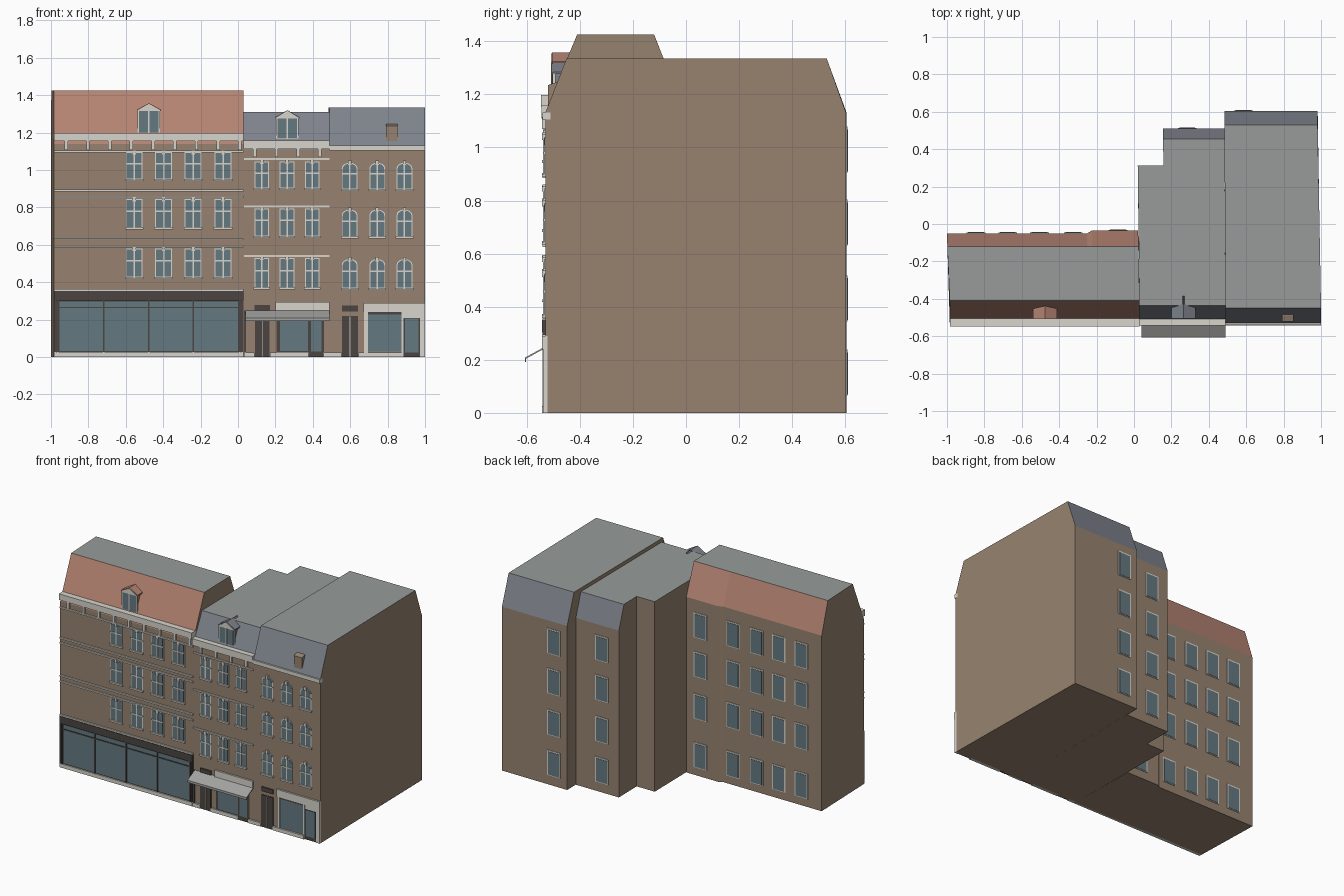
import bpy, bmesh, math

def material(name, r, g, b):
    m = bpy.data.materials.new(name)
    m.diffuse_color = (r, g, b, 1)
    return m

BRICK = material("brick", 0.31, 0.225, 0.16)
TILE = material("red_tile", 0.46, 0.23, 0.17)
SLATE = material("slate", 0.21, 0.225, 0.26)
FLAT = material("flat_roof", 0.31, 0.33, 0.32)
CREAM = material("cream_trim", 0.68, 0.66, 0.60)
GLASS = material("glass", 0.13, 0.19, 0.22)
DARK = material("dark_frame", 0.07, 0.06, 0.055)
AWN = material("awning_grey", 0.36, 0.36, 0.35)

F = -0.53          # facade plane
parts = {}         # part name -> (material, bmesh)


def prism(name, mat, pts, a, b, axis='y'):
    """Extrude a closed 2D profile from a to b: (x,z) along y, or (y,z) along x."""
    bm = parts.setdefault(name, (mat, bmesh.new()))[1]
    put = (lambda p, t: (p[0], t, p[1])) if axis == 'y' else (lambda p, t: (t, p[0], p[1]))
    v0 = [bm.verts.new(put(p, a)) for p in pts]
    v1 = [bm.verts.new(put(p, b)) for p in pts]
    bm.faces.new(v0)
    bm.faces.new(v1[::-1])
    for i in range(len(pts)):
        j = (i + 1) % len(pts)
        bm.faces.new((v0[i], v1[i], v1[j], v0[j]))


def box(name, mat, x0, x1, z0, z1, d, y=F):
    """Slab standing proud of the wall plane y by d (front for d>0)."""
    prism(name, mat, [(x0, z0), (x1, z0), (x1, z1), (x0, z1)], y - d, y + 0.008 * (1 if d > 0 else -1))


def house(name, roof, rows):
    """Block from rows of (x, y, eave z, top x, top y, top z) round the footprint."""
    bm = bmesh.new()
    rings = [[bm.verts.new((r[0], r[1], 0)) for r in rows],
             [bm.verts.new(r[:3]) for r in rows],
             [bm.verts.new(r[3:]) for r in rows]]
    bm.faces.new(rings[0][::-1])
    bm.faces.new(rings[2])
    for lo, hi in zip(rings, rings[1:]):
        for i in range(len(rows)):
            j = (i + 1) % len(rows)
            bm.faces.new((lo[i], lo[j], hi[j], hi[i]))
    bmesh.ops.recalc_face_normals(bm, faces=bm.faces)
    for f in bm.faces:
        f.material_index = 2 if f.normal.z > 0.9 else 1 if f.normal.z > 0.12 else 0
    me = bpy.data.meshes.new(name)
    bm.to_mesh(me)
    bm.free()
    for m in (BRICK, roof, FLAT):
        me.materials.append(m)
    bpy.context.collection.objects.link(bpy.data.objects.new(name, me))


def arch(x, w, z0, z1, rise):
    """Window outline with a segmental head (plain rectangle when rise is 0)."""
    if rise == 0:
        return [(x - w, z0), (x + w, z0), (x + w, z1), (x - w, z1)]
    top = [(x + w * math.cos(math.pi * i / 8), z1 - rise + rise * math.sin(math.pi * i / 8)) for i in range(9)]
    return [(x - w, z0), (x + w, z0)] + top


def window(pre, x, w, z0, z1, rise=0.0):
    h = w / 2
    prism(pre + "_window_frames", CREAM, arch(x, h, z0, z1, rise), F - 0.003, F + 0.01)
    prism(pre + "_window_glass", GLASS, arch(x, h - 0.005, z0 + 0.006, z1 - 0.005, rise), F - 0.005, F + 0.01)
    box(pre + "_window_bars", CREAM, x - 0.004, x + 0.004, z0, z1 - 0.003, 0.008)
    zm = z0 + (z1 - z0) * 0.58
    box(pre + "_window_bars", CREAM, x - h, x + h, zm - 0.004, zm + 0.004, 0.008)
    box(pre + "_window_sills", CREAM, x - h - 0.005, x + h + 0.005, z0 - 0.008, z0 + 0.003, 0.012)
    box(pre + "_keystones", CREAM, x - 0.009, x + 0.009, z1 - 0.012, z1 + 0.012, 0.012)


def back_window(x, y, z):
    box("back_window_frames", CREAM, x - 0.05, x + 0.05, z - 0.085, z + 0.088, -0.004, y)
    box("back_window_glass", GLASS, x - 0.042, x + 0.042, z - 0.08, z + 0.078, -0.006, y)


def door(x0, x1, z1, split=True):
    box("doors", DARK, x0, x1, 0, z1, 0.008)
    if split:
        xm = (x0 + x1) / 2
        box("door_bars", CREAM, xm - 0.002, xm + 0.002, 0, z1, 0.01)


def dormer(pre, x, z0, ze, zp, y0, y1, roof):
    h = 0.052
    prism(pre + "_body", roof, [(x - h, z0), (x + h, z0), (x + h, ze), (x, zp - 0.01), (x - h, ze)], y0, y1)
    prism(pre + "_roof", roof, [(x - 0.064, ze - 0.006), (x, zp - 0.012), (x + 0.064, ze - 0.006),
                                (x + 0.064, ze + 0.002), (x, zp), (x - 0.064, ze + 0.002)], y0 - 0.003, y1)
    prism(pre + "_pediment", CREAM, [(x - 0.064, ze - 0.006), (x + 0.064, ze - 0.006), (x, zp - 0.003)], y0 - 0.006, y0)
    box(pre + "_frame", CREAM, x - 0.06, x + 0.06, z0, ze, 0.002, y0)
    box(pre + "_glass", GLASS, x - 0.052, x + 0.052, z0 + 0.005, ze - 0.006, 0.004, y0)
    box(pre + "_bar", CREAM, x - 0.004, x + 0.004, z0, ze, 0.006, y0)


# Main building blocks
house("left_house", TILE, [
    (-0.985, F, 1.14, -0.985, -0.41, 1.425), (0.03, F, 1.14, 0.03, -0.41, 1.425),
    (0.022, -0.035, 1.21, 0.024, -0.12, 1.425), (-0.225, -0.035, 1.21, -0.225, -0.12, 1.425),
    (-0.25, -0.05, 1.21, -0.25, -0.12, 1.425), (-1.0, -0.05, 1.21, -0.998, -0.12, 1.425)])
house("middle_house", SLATE, [
    (0.03, F, 1.11, 0.03, -0.435, 1.31), (0.49, F, 1.11, 0.49, -0.435, 1.31),
    (0.483, 0.51, 1.15, 0.483, 0.455, 1.31), (0.155, 0.51, 1.15, 0.155, 0.455, 1.31),
    (0.158, 0.312, 1.15, 0.158, 0.312, 1.31), (0.02, 0.312, 1.15, 0.02, 0.312, 1.31)])
house("right_house", SLATE, [
    (0.49, F, 1.13, 0.49, -0.45, 1.335), (1.0, F, 1.13, 1.0, -0.45, 1.335),
    (0.982, 0.603, 1.13, 0.982, 0.53, 1.335), (0.483, 0.605, 1.13, 0.483, 0.53, 1.335)])

# Front windows
for z0, z1 in ((0.425, 0.58), (0.69, 0.845), (0.95, 1.095)):
    for x in (-0.555, -0.398, -0.24, -0.08):
        window("left", x, 0.09, z0, z1)
for z0, z1 in ((0.37, 0.53), (0.645, 0.795), (0.90, 1.045)):
    for x in (0.127, 0.262, 0.397):
        window("middle", x, 0.078, z0, z1)
    for x in (0.597, 0.745, 0.89):
        window("right", x, 0.084, z0 - 0.004, z1 - 0.006, 0.028)

# Back windows
for z in (0.14, 0.475, 0.765, 1.035):
    back_window(-0.085, -0.035, z)
    for x in (-0.325, -0.505, -0.675, -0.845):
        back_window(x, -0.05, z)
for z in (0.15, 0.43, 0.715, 0.99):
    back_window(0.285, 0.51, z)
    back_window(0.585, 0.604, z)

# String courses, cornices and brackets
for z in (0.358, 0.59, 0.63, 0.855, 0.89, 1.10):
    box("left_string_courses", CREAM, -0.983, 0.03, z - 0.005, z + 0.005, 0.01)
for z in (0.54, 0.805, 1.06):
    box("middle_string_courses", CREAM, 0.032, 0.49, z - 0.005, z + 0.005, 0.008)
for name, x0, x1, z0, z1, y0, y1 in (("left_cornice", -0.984, 0.03, 1.155, 1.197, -0.547, -0.49),
                                     ("middle_cornice", 0.03, 0.49, 1.112, 1.158, -0.544, -0.49),
                                     ("right_cornice", 0.49, 1.0, 1.105, 1.132, -0.54, -0.51)):
    prism(name, CREAM, [(x0, z0), (x1, z0), (x1, z1), (x0, z1)], y0, y1)
for i in range(9):
    x = -0.918 + i * 0.116
    box("left_brackets", CREAM, x - 0.009, x + 0.009, 1.108, 1.156, 0.014)
for i in range(4):
    x = 0.09 + i * 0.116
    box("middle_brackets", CREAM, x - 0.009, x + 0.009, 1.07, 1.113, 0.012)

# Left shopfront
box("left_fascia", DARK, -0.984, 0.03, 0.303, 0.352, 0.012)
box("left_shop_surround", DARK, -0.984, 0.03, 0.02, 0.305, 0.003)
box("left_shop_glass", GLASS, -0.955, 0.0, 0.032, 0.298, 0.005)
for x in (-0.978, -0.965, -0.717, -0.478, -0.239, 0.01, 0.022):
    box("left_shop_posts", DARK, x - 0.004, x + 0.004, 0.025, 0.303, 0.01)
box("left_shop_transom", DARK, -0.96, 0.005, 0.262, 0.269, 0.009)
box("left_plinth", CREAM, -0.984, 0.03, 0, 0.026, 0.012)

# Middle shopfront with awning and blank sign board
box("middle_pilasters", DARK, 0.032, 0.044, 0, 0.25, 0.008)
door(0.09, 0.168, 0.235)
box("fanlights", DARK, 0.088, 0.17, 0.25, 0.278, 0.008)
box("middle_shop_frame", DARK, 0.205, 0.46, 0.02, 0.235, 0.004)
box("middle_shop_glass", GLASS, 0.225, 0.375, 0.032, 0.225, 0.007)
door(0.38, 0.455, 0.225, False)
box("shop_door_glass", GLASS, 0.39, 0.446, 0.03, 0.2, 0.01)
box("sign_board", CREAM, 0.2, 0.49, 0.25, 0.295, 0.012)
for x0, x1 in ((0.032, 0.088), (0.17, 0.378), (0.456, 0.553), (0.643, 0.88)):
    box("plinth", CREAM, x0, x1, 0, 0.025, 0.012)
prism("awning", AWN, [(F, 0.25), (-0.607, 0.208), (-0.607, 0.192), (-0.603, 0.192), (-0.603, 0.204), (F, 0.244)],
      0.04, 0.49, 'x')

# Right shopfront
door(0.555, 0.642, 0.22)
box("fanlights", DARK, 0.555, 0.642, 0.245, 0.275, 0.008)
box("right_shop_lintel", CREAM, 0.672, 1.0, 0.24, 0.29, 0.012)
for x0, x1 in ((0.675, 0.695), (0.873, 0.885), (0.972, 1.0)):
    box("right_shop_posts", CREAM, x0, x1, 0, 0.245, 0.008)
box("right_shop_glass", GLASS, 0.695, 0.873, 0.03, 0.24, 0.004)
box("right_shop_transom", DARK, 0.695, 0.873, 0.228, 0.24, 0.007)
box("right_door_frame", DARK, 0.885, 0.972, 0.0, 0.21, 0.004)
box("shop_door_glass", GLASS, 0.892, 0.964, 0.025, 0.205, 0.007)
box("right_door_head", CREAM, 0.885, 0.972, 0.21, 0.245, 0.006)

# Dormers and roof chimney
dormer("left_dormer", -0.476, 1.197, 1.322, 1.357, -0.502, -0.42, TILE)
dormer("middle_dormer", 0.264, 1.165, 1.282, 1.32, -0.5, -0.43, SLATE)
prism("middle_dormer_ridge", SLATE, [(0.252, 1.30), (0.276, 1.30), (0.264, 1.32)], -0.43, -0.385)
prism("roof_chimney", BRICK, [(-0.52, 1.125), (-0.47, 1.125), (-0.47, 1.245), (-0.488, 1.245), (-0.52, 1.235)],
      0.79, 0.852, 'x')

# Turn the collected parts into objects
for name, (mat, bm) in parts.items():
    bmesh.ops.recalc_face_normals(bm, faces=bm.faces)
    me = bpy.data.meshes.new(name)
    bm.to_mesh(me)
    bm.free()
    me.materials.append(mat)
    bpy.context.collection.objects.link(bpy.data.objects.new(name, me))
